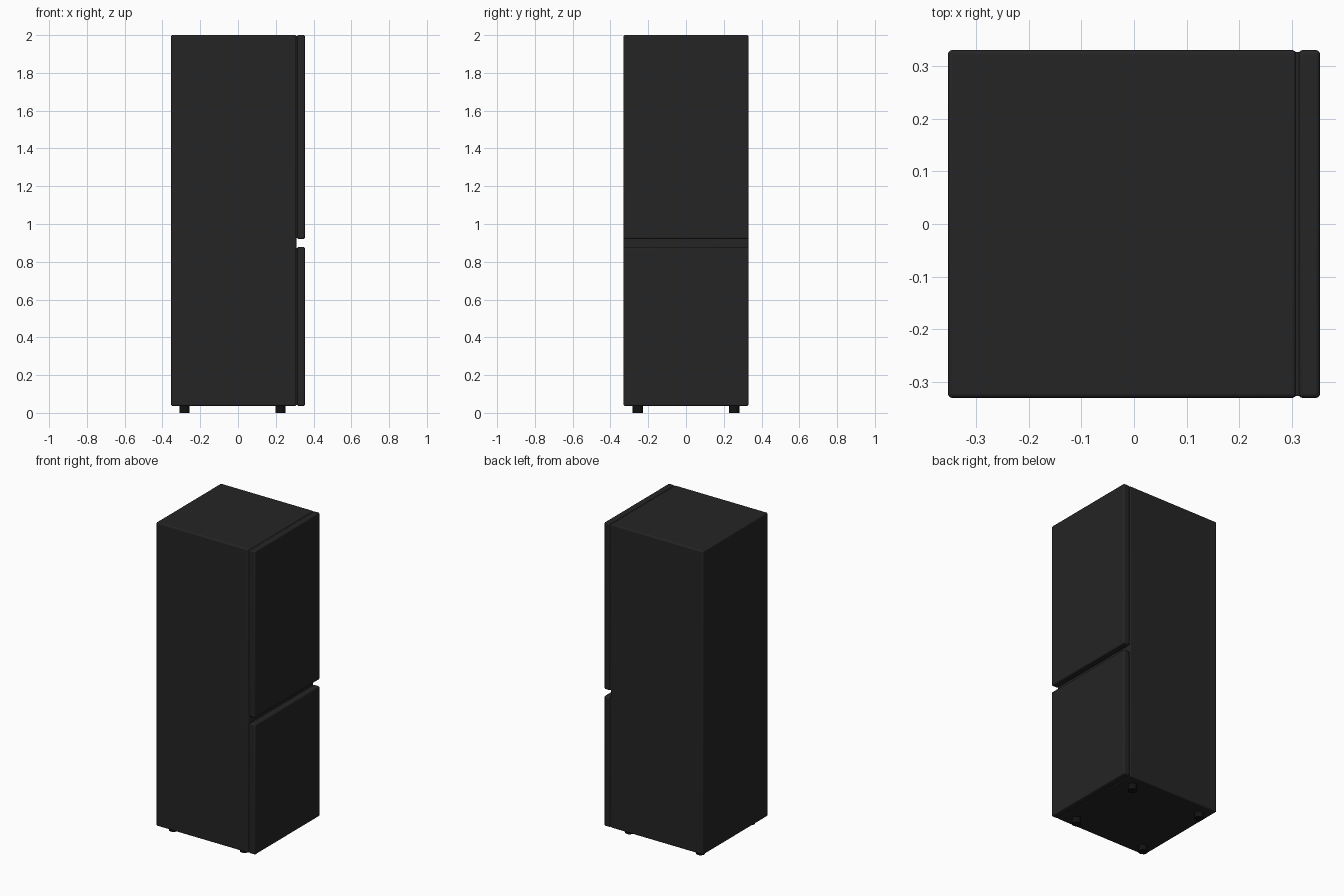
import bpy

if "Cube" in bpy.data.objects:
    bpy.data.objects.remove(bpy.data.objects["Cube"])


def material(name, v):
    m = bpy.data.materials.new(name)
    m.diffuse_color = (v, v, v, 1)
    m.use_nodes = True
    m.node_tree.nodes["Principled BSDF"].inputs["Base Color"].default_value = m.diffuse_color
    return m


black = material("black_enamel", 0.018)
rubber = material("dark_rubber", 0.006)


def box(name, lo, hi, bevel, mat):
    bpy.ops.mesh.primitive_cube_add(size=1, location=[(a + b) / 2 for a, b in zip(lo, hi)])
    o = bpy.context.object
    o.name = name
    o.scale = [b - a for a, b in zip(lo, hi)]
    bpy.ops.object.transform_apply(location=False, rotation=False, scale=True)
    if bevel:
        b = o.modifiers.new("bevel", "BEVEL")
        b.width = bevel
        b.segments = 4
    o.data.materials.append(mat)
    bpy.ops.object.shade_smooth_by_angle()
    return o


W = 0.331
# Cabinet
box("cabinet", (-0.354, -W, 0.037), (0.309, W, 2.0), 0.008, black)

# Doors on the +x side, separated by the grip gap, with seals behind them
for label, z0, z1 in (("upper", 0.921, 2.0), ("lower", 0.037, 0.878)):
    box(label + "_door", (0.313, -W, z0), (0.354, W, z1), 0.008, black)
    box(label + "_door_seal", (0.305, -W + 0.004, z0 + 0.004),
        (0.318, W - 0.004, z1 - 0.004), 0, black)

# Four round feet
for x, xn in ((-0.283, "back"), (0.225, "front")):
    for y, yn in ((-0.255, "left"), (0.255, "right")):
        bpy.ops.mesh.primitive_cylinder_add(vertices=32, radius=0.027, depth=0.045,
                                            location=(x, y, 0.0225))
        o = bpy.context.object
        o.name = f"{xn}_{yn}_foot"
        o.data.materials.append(rubber)
        bpy.ops.object.shade_smooth_by_angle()
